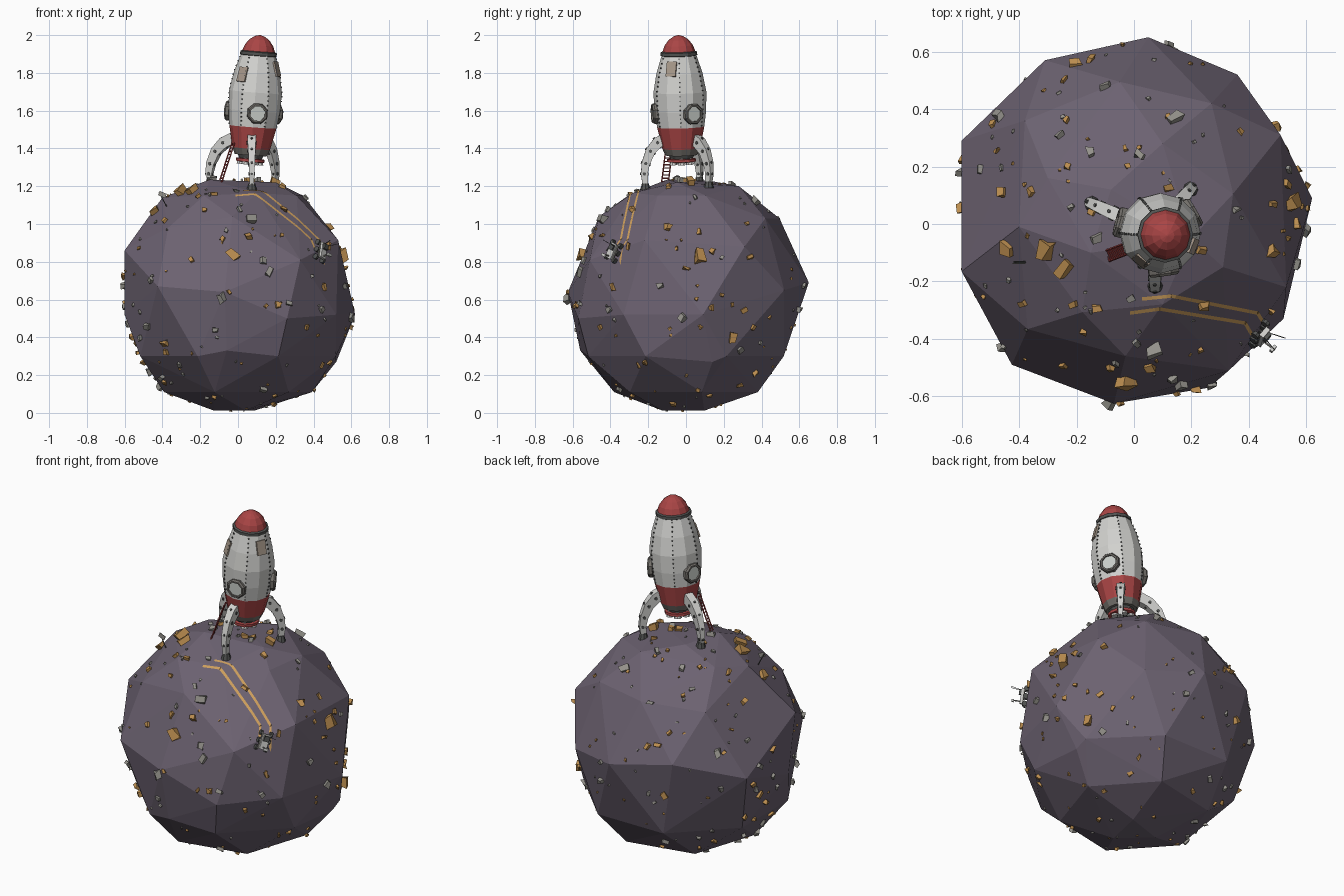
import bpy, bmesh, math, random
from mathutils import Vector as V, Matrix as Mx
from mathutils.bvhtree import BVHTree

if "Cube" in bpy.data.objects:
    bpy.data.objects.remove(bpy.data.objects["Cube"])

random.seed(7)
COL = {"planet_purple": (.15, .122, .165), "hull_white": (.64, .64, .62), "hull_red": (.40, .06, .06),
       "dark_metal": (.085, .088, .085), "ore_tan": (.50, .27, .08), "stone_grey": (.30, .29, .26),
       "track_orange": (.62, .35, .11), "panel_beige": (.38, .31, .25), "glass_pale": (.58, .61, .58),
       "frame_grey": (.17, .16, .145)}
MATS = {}
for n, c in COL.items():
    MATS[n] = bpy.data.materials.new(n)
    MATS[n].diffuse_color = (*c, 1)


def make(name, bm, *mats):
    bmesh.ops.recalc_face_normals(bm, faces=bm.faces)
    me = bpy.data.meshes.new(name)
    bm.to_mesh(me)
    for m in mats:
        me.materials.append(MATS[m])
    ob = bpy.data.objects.new(name, me)
    bpy.context.collection.objects.link(ob)
    return ob


def frame(pos, up, fwd=V((0, 0, 1))):
    """Matrix with local z along up and local y close to fwd."""
    z = V(up).normalized()
    x = V(fwd).cross(z)
    x = x.normalized() if x.length > 1e-4 else V((1, 0, 0))
    y = z.cross(x)
    m = Mx((x, y, z)).transposed().to_4x4()
    m.translation = pos
    return m


def box(bm, M, size, mat=0):
    vs = bmesh.ops.create_cube(bm, size=1, matrix=M @ Mx.Diagonal((*size, 1)))["verts"]
    for f in {f for v in vs for f in v.link_faces}:
        f.material_index = mat
    return vs


def rod(bm, p, q, r, n=6, mat=0, r2=None):
    p, q = V(p), V(q)
    vs = bmesh.ops.create_cone(bm, cap_ends=True, segments=n, radius1=r, radius2=r if r2 is None else r2,
                               depth=(q - p).length, matrix=frame((p + q) / 2, q - p))["verts"]
    for f in {f for v in vs for f in v.link_faces}:
        f.material_index = mat


def lathe(bm, prof, mats, M, n=12):
    """Rings of (radius, height); mats holds one index per band plus one for the end cap."""
    rings = [[bm.verts.new(M @ V((r * math.cos(k * math.tau / n), r * math.sin(k * math.tau / n), h)))
              for k in range(n)] for r, h in prof]
    for i in range(len(prof) - 1):
        for k in range(n):
            j = (k + 1) % n
            bm.faces.new((rings[i][k], rings[i][j], rings[i + 1][j], rings[i + 1][k])).material_index = mats[i]
    bm.faces.new(rings[0]).material_index = mats[0]
    bm.faces.new(rings[-1]).material_index = mats[-1]


# Planet: convex hull of corner points, underside from rings
C = V((0, 0, .62))
pts = [V(p) for p in (
    (.05, .65, .69), (.36, .52, .65), (.51, .31, .88), (.62, .09, .52), (.53, -.22, .915), (.33, -.51, .81),
    (-.07, -.625, .64), (-.425, -.49, .67), (-.37, -.366, .98), (-.60, -.165, .86), (-.60, .29, .64),
    (-.31, .57, .75), (-.05, .495, 1.03), (.10, .28, 1.2), (.345, .105, 1.15), (-.30, .16, 1.17),
    (-.40, -.01, 1.14), (-.18, -.307, 1.15), (.31, -.15, 1.15), (.10, -.28, 1.165), (-.03, -.46, 1.04),
    (-.15, -.1, 1.235), (.2, -.05, 1.22), (-.08, .12, 1.23), (.27, .42, 1.03), (-.38, .36, 1.0),
    (.52, .14, .27), (-.60, -.1, .52), (.26, -.57, .5), (.52, -.33, .52), (-.06, -.56, .33))]
for n, r, z, off in ((8, .56, .30, .5), (6, .40, .11, .2), (3, .13, .012, .4)):
    pts += [V((r * math.cos((k + off) * math.tau / n), r * math.sin((k + off) * math.tau / n), z)) for k in range(n)]
bm = bmesh.new()
for p in pts:
    bm.verts.new(p)
bmesh.ops.convex_hull(bm, input=bm.verts)
bmesh.ops.delete(bm, geom=[v for v in bm.verts if not v.link_faces], context='VERTS')
bmesh.ops.recalc_face_normals(bm, faces=bm.faces)
bm.faces.ensure_lookup_table()
tree = BVHTree.FromBMesh(bm)
make("planet", bm, "planet_purple")


def ground(x, y):
    hit = tree.ray_cast(V((x, y, 3)), V((0, 0, -1)))
    return hit[0] or V((x, y, .62))


def surface(p):
    hit = tree.ray_cast(C, (V(p) - C).normalized())
    return hit[0], hit[1] * (1 if hit[1].dot(hit[0] - C) > 0 else -1)


# Rocks: large ones at chosen spots, small ones scattered
tan, grey = bmesh.new(), bmesh.new()


def rock(bm, p, s):
    pos, nor = surface(p)
    M = frame(pos + nor * s * .2, nor, V((.3, .5, .8))) @ Mx.Rotation(random.uniform(0, 6.28), 4, 'Z') \
        @ Mx.Rotation(random.uniform(-.4, .4), 4, 'X')
    for v in box(bm, M, (s * random.uniform(.8, 1.25), s * random.uniform(.55, .9), s * random.uniform(.55, .9))):
        v.co += V([random.uniform(-.2, .2) * s for _ in range(3)])


for x, y, z, s in ((-.32, -.09, 1.2, .055), (-.47, -.09, 1.1, .045), (-.25, -.16, 1.2, .045), (.59, .08, .85, .06),
                   (-.03, -.62, .87, .05), (-.41, -.4, .355, .045), (.21, -.56, .57, .035), (.54, .25, .38, .05),
                   (-.22, .6, .85, .035), (.2, .02, 1.23, .045), (.5, -.1, 1.0, .04), (.62, 0, .78, .035)):
    rock(tan, (x, y, z), s)
for x, y, z, s in ((.07, -.46, 1.05, .055), (.146, .376, 1.13, .045), (-.08, -.6, .61, .045), (.17, -.59, .75, .04),
                   (.61, -.02, .5, .045), (-.5, .4, .8, .04), (-.5, -.35, .45, .035), (-.13, -.05, 1.23, .03)):
    rock(grey, (x, y, z), s)
for i in range(210):
    d = V([random.gauss(0, 1) for _ in range(3)]).normalized()
    rock(tan if random.random() < .6 else grey, C + d, random.choice((.01, .013, .018, .024, .03)))
make("ore_rocks", tan, "ore_tan")
make("grey_rocks", grey, "stone_grey")

# Wheel tracks: two thin ribbons draped over the planet
bm = bmesh.new()
for line in (((.028, -.261), (.13, -.251), (.43, -.31), (.455, -.35)),
             ((-.014, -.31), (.09, -.296), (.387, -.345), (.41, -.385))):
    prev = None
    for a, b in zip(line, line[1:]):
        a, b = V((*a, 0)), V((*b, 0))
        side = V((0, 0, 1)).cross(b - a).normalized() * .006
        n = max(2, int((b - a).length / .015))
        for k in range(n + 1):
            c = a.lerp(b, k / n)
            row = [bm.verts.new(ground(*(c + s).xy) + V((0, 0, .005))) for s in (side, -side)]
            if prev:
                bm.faces.new((prev[0], prev[1], row[1], row[0]))
            prev = row
make("wheel_tracks", bm, "track_orange")

# Rocket body, slightly tilted
BASE, AXIS = V((.07, -.025, 1.40)), V((.046, -.015, .6)).normalized()
R = frame(BASE, AXIS, V((0, 1, 0)))
PROF = [(.085, -.035), (.10, 0), (.125, .115), (.137, .2), (.14, .3), (.122, .4), (.092, .495)]
bm = bmesh.new()
lathe(bm, PROF, [1, 2, 0, 0, 0, 0, 0], R)
make("rocket_body", bm, "hull_white", "frame_grey", "hull_red")
bm = bmesh.new()
lathe(bm, [(.088, .49), (.097, .495), (.097, .512), (.085, .517)], [0] * 4, R)
make("nose_collar", bm, "dark_metal")
bm = bmesh.new()
lathe(bm, [(.087, .515), (.075, .548), (.052, .578), (.025, .596), (.003, .602)], [0] * 5, R)
make("nose_cone", bm, "hull_red")

# Engine: dark cone, red ring and small white nozzles
bm = bmesh.new()
lathe(bm, [(.05, -.075), (.07, -.03), (.085, -.02)], [0] * 3, R)
lathe(bm, [(.06, -.072), (.076, -.07), (.076, -.055), (.06, -.053)], [1] * 4, R)
for k in range(6):
    a = k * math.tau / 6
    c = V((.05 * math.cos(a), .05 * math.sin(a), 0))
    rod(bm, R @ (c + V((0, 0, -.085))), R @ (c + V((0, 0, -.05))), .022, 8, 2, .012)
make("engine", bm, "dark_metal", "hull_red", "hull_white")


def on_hull(deg, r, h):
    a = math.radians(deg)
    d = V((math.cos(a), math.sin(a), 0))
    return R @ V((r * d.x, r * d.y, h)), (R.to_3x3() @ d)


# Portholes
for i, deg in enumerate((278, 30, 165)):
    p, d = on_hull(deg, .125, .19)
    bm = bmesh.new()
    lathe(bm, [(.057, 0), (.057, .018), (.05, .027), (.041, .027), (.041, .018)], [0, 0, 0, 0, 1],
          frame(p, d, AXIS) @ Mx.Rotation(math.pi / 8, 4, 'Z'), 8)
    make(f"porthole_{i + 1}", bm, "frame_grey", "glass_pale")

# Hull panels and rivet rows
bm = bmesh.new()
for deg, r, h, lean in ((231, .121, .39, .27), (338, .112, .43, .31)):
    p, d = on_hull(deg, r, h)
    box(bm, frame(p, d + AXIS * lean, AXIS), (.055, .08, .009))
make("hull_panels", bm, "panel_beige")
bm = bmesh.new()
for k in range(0, 12, 2):
    for (r0, h0), (r1, h1) in zip(PROF[2:], PROF[3:]):
        for t in (.1, .35, .6, .85):
            a = k * math.tau / 12
            r, h = r0 + (r1 - r0) * t, h0 + (h1 - h0) * t
            box(bm, R @ Mx.Translation((r * math.cos(a), r * math.sin(a), h)) @ Mx.Rotation(a, 4, 'Z'), (.008, .007, .007))
make("rivets", bm, "dark_metal")

# Legs: curved tapering beams with bolts and dark feet
for name, fx, fy in (("front_leg", .073, -.215), ("right_leg", .195, .12), ("left_leg", -.145, .07)):
    out = V((fx, fy, 0)) - V((BASE.x, BASE.y, 0))
    reach = out.length
    out.normalize()
    side = V((0, 0, 1)).cross(out)
    foot = ground(fx, fy)
    bm, prev = bmesh.new(), None
    path = [(.42, 1.455, .03), (.66, 1.43, .03), (.86, 1.385, .026), (.99, 1.32, .022), (1.03, 1.265, .018),
            (1, foot.z + .02, .015)]
    mid = [V((BASE.x, BASE.y, 0)) + out * reach * t + V((0, 0, z)) for t, z, w in path]
    for i, (t, z, w) in enumerate(path):
        tang = (mid[min(i + 1, 5)] - mid[max(i - 1, 0)]).normalized()
        up = side.cross(tang)
        ring = [bm.verts.new(mid[i] + up * w * a + side * w * .75 * b) for a, b in ((1, 1), (1, -1), (-1, -1), (-1, 1))]
        if prev:
            for k in range(4):
                bm.faces.new((prev[k], prev[k - 1], ring[k - 1], ring[k]))
        prev = ring
        if 0 < i < 5:
            rod(bm, mid[i] - side * (w * .75 + .004), mid[i] + side * (w * .75 + .004), .009, 8, 1)
            rod(bm, mid[i], mid[i] - up * (w + .004), .007, 6, 1)
            rod(bm, mid[i], mid[i] + up * (w + .004), .007, 6, 1)
    rod(bm, foot - V((0, 0, .005)), foot + V((0, 0, .03)), .028, 8, 1, .018)
    make(name, bm, "hull_white", "dark_metal")

# Ladder
bm = bmesh.new()
top, bot = V((-.025, -.085, 1.43)), V((-.095, -.112, 1.215))
w = (top - bot).cross(V((0, 0, 1))).normalized() * .019
for s in (w, -w):
    rod(bm, top + s, bot + s, .004, 4)
for k in range(12):
    c = bot.lerp(top, (k + .5) / 12)
    rod(bm, c - w, c + w, .003, 4)
make("ladder", bm, "hull_red")

# Flag on the left slope
bm = bmesh.new()
p, n = surface((-.40, -.14, 1.12))
tip = p + V((-.04, 0, .075))
rod(bm, p, tip, .003, 5)
box(bm, Mx.Translation(tip + V((.018, -.005, -.012))) @ Mx.Rotation(.4, 4, 'Y'), (.04, .004, .024), 1)
make("flag", bm, "dark_metal", "stone_grey")

# Rover: chassis, six wheels, mast and aerials
p, n = surface((.437, -.385, .86))
F = frame(p, n, V((0, -.06, -.11)))
bm = bmesh.new()
box(bm, F @ Mx.Translation((0, 0, .032)), (.04, .085, .018))
box(bm, F @ Mx.Translation((0, -.02, .046)), (.03, .03, .014), 1)
for s in (-1, 1):
    box(bm, F @ Mx.Translation((s * .024, 0, .026)), (.006, .09, .006), 2)
    for y in (-.042, 0, .042):
        rod(bm, F @ V((s * .022, y, .014)), F @ V((s * .036, y, .014)), .015, 8, 1)
    rod(bm, F @ V((s * .012, -.03, .04)), F @ V((s * .03, -.04, .10)), .0015, 4, 1)
rod(bm, F @ V((0, .03, .04)), F @ V((0, .03, .075)), .004, 6, 2)
box(bm, F @ Mx.Translation((0, .032, .08)), (.026, .014, .012))
make("rover", bm, "hull_white", "dark_metal", "stone_grey")

for m in bpy.data.materials:
    if m.users and not m.is_grease_pencil:
        m.use_nodes = True
        m.node_tree.nodes["Principled BSDF"].inputs["Base Color"].default_value = m.diffuse_color
